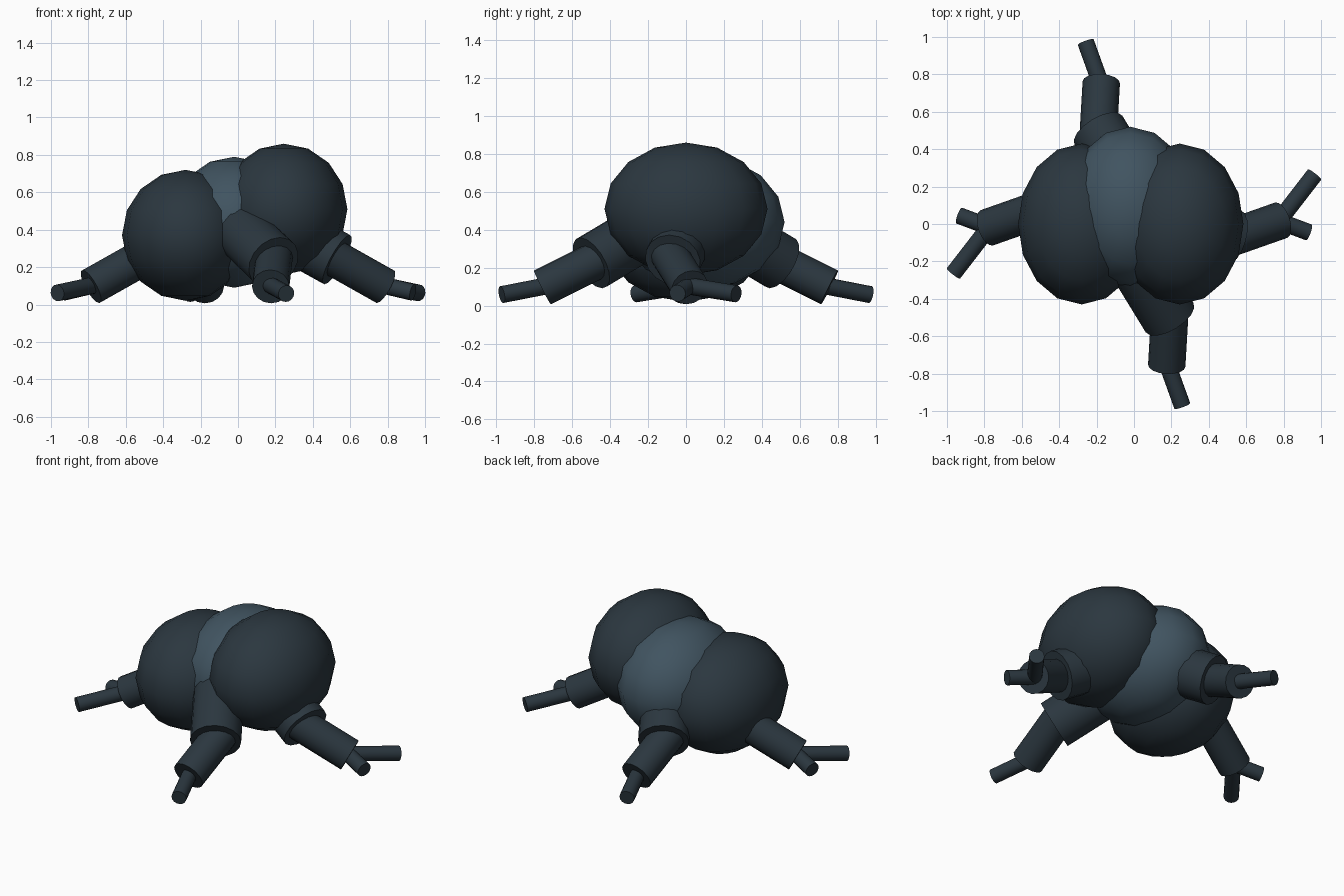
import bpy
from math import radians
from mathutils import Vector

if "Cube" in bpy.data.objects:
    bpy.data.objects.remove(bpy.data.objects["Cube"])


def material(name, color):
    m = bpy.data.materials.new(name)
    m.diffuse_color = color
    m.use_nodes = True
    m.node_tree.nodes["Principled BSDF"].inputs["Base Color"].default_value = m.diffuse_color
    return m


dark = material("dark_slate", (0.024, 0.038, 0.050, 1))
light = material("light_slate", (0.052, 0.088, 0.118, 1))


def finish(name, mat, angle):
    ob = bpy.context.object
    ob.name = name
    ob.data.materials.append(mat)
    bpy.ops.object.shade_smooth_by_angle(angle=radians(angle))
    return ob


def body(name, loc, mat):
    bpy.ops.mesh.primitive_uv_sphere_add(segments=16, ring_count=8, radius=1, location=loc)
    bpy.context.object.scale = (0.34, 0.43, 0.35)
    bpy.ops.object.transform_apply(location=False, rotation=False, scale=True)
    finish(name, mat, 60)


def rod(name, a, b, r, turn):
    # cylinder from a to b; turn = -1 gives the copy rotated half a turn about z
    a = Vector((a[0] * turn, a[1] * turn, a[2]))
    b = Vector((b[0] * turn, b[1] * turn, b[2]))
    d = b - a
    bpy.ops.mesh.primitive_cylinder_add(vertices=16, radius=r, depth=d.length, location=(a + b) / 2,
                                        rotation=d.to_track_quat('Z', 'Y').to_euler())
    finish(name, dark, 40)


# three overlapping body lobes
body("left_lobe", (-0.28, 0, 0.37), dark)
body("middle_lobe", (-0.02, 0.09, 0.44), light)
body("right_lobe", (0.245, 0, 0.51), dark)

# legs: (hip start, hip end, knee, toe tips)
legs = {
    ("front", "back"): ((0.0, -0.19, 0.41), (0.19, -0.5, 0.225), (0.175, -0.757, 0.096),
                        [(0.258, -0.972, 0.058)]),
    ("right", "left"): ((0.24, 0.01, 0.40), (0.53, -0.07, 0.24), (0.786, 0.02, 0.096),
                        [(0.966, 0.265, 0.062), (0.935, -0.045, 0.065)]),
}
for sides, (start, hip, knee, tips) in legs.items():
    for side, turn in zip(sides, (1, -1)):
        rod(side + "_hip_socket", start, hip, 0.15, turn)
        # thigh begins inside the socket
        inner = Vector(hip) + (Vector(hip) - Vector(knee)) * 0.25
        rod(side + "_leg", inner, knee, 0.10, turn)
        for i, tip in enumerate(tips):
            base = Vector(knee) + (Vector(knee) - Vector(hip)) * -0.05
            rod(f"{side}_toe_{i + 1}", base, tip, 0.045, turn)
